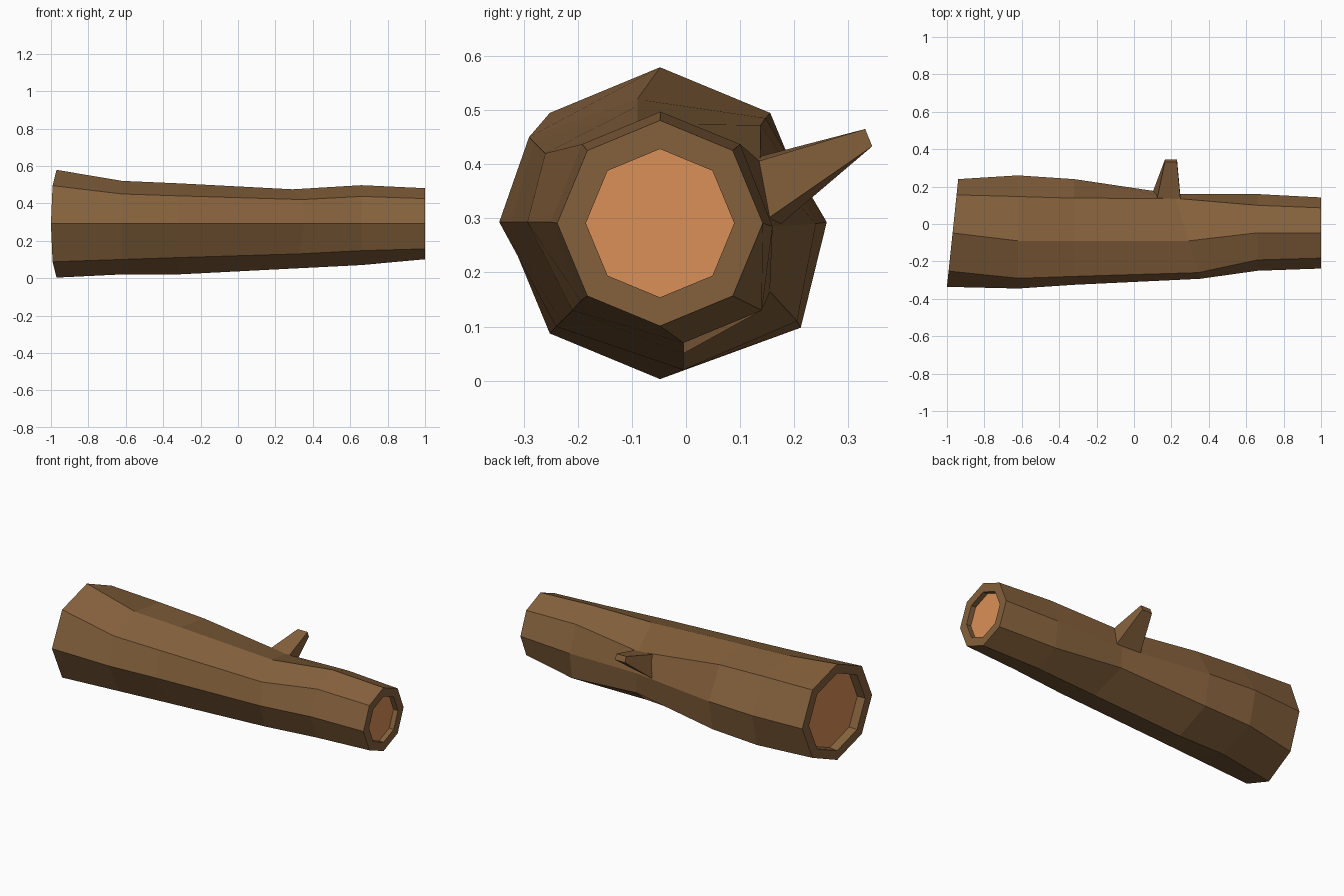
import bpy
from math import cos, sin, radians

if "Cube" in bpy.data.objects:
    bpy.data.objects.remove(bpy.data.objects["Cube"])


def material(name, rgb):
    m = bpy.data.materials.new(name)
    m.diffuse_color = (*rgb, 1)
    m.use_nodes = True
    m.node_tree.nodes["Principled BSDF"].inputs["Base Color"].default_value = m.diffuse_color
    return m


BARK = material("bark", (0.235, 0.12, 0.045))
WOOD = material("cut_wood", (0.70, 0.28, 0.095))


def build(name, verts, faces, mat):
    me = bpy.data.meshes.new(name)
    me.from_pydata(verts, [], faces)
    me.materials.append(mat)
    ob = bpy.data.objects.new(name, me)
    bpy.context.collection.objects.link(ob)
    return ob


def loft(name, rings, mat, caps=False):
    """Bridge a row of rings that all have the same number of points."""
    n = len(rings[0])
    verts = [p for r in rings for p in r]
    faces = [(i * n + j, (i + 1) * n + j, (i + 1) * n + (j + 1) % n, i * n + (j + 1) % n)
             for i in range(len(rings) - 1) for j in range(n)]
    if caps:
        last = (len(rings) - 1) * n
        faces += [tuple(range(n)), tuple(last + j for j in reversed(range(n)))]
    return build(name, verts, faces, mat)


def octagon(x, r, tilt=0.0, cy=-0.048, cz=0.291):
    return [(x + tilt * r * cos(radians(45 * k)), cy + r * cos(radians(45 * k)),
             cz + r * sin(radians(45 * k))) for k in range(8)]


def gnarled(x, pts, tilt=0.0):
    return [(x + tilt * (y + 0.05), y, z) for y, z in pts]


# Log: hollow left end, knobbly middle rings, hollow right end
TILT = 0.105
left_cap = octagon(-0.92, 0.228, TILT)
right_cap = octagon(0.97, 0.137)
rings = [
    left_cap,
    octagon(-0.97, 0.232, TILT),
    octagon(-0.97, 0.288, TILT),
    gnarled(-0.62, [(.26, .293), (.147, .485), (-.09, .52), (-.29, .45),
                    (-.345, .293), (-.24, .10), (-.005, .02), (.212, .098)]),
    gnarled(-0.32, [(.24, .29), (.138, .472), (-.09, .507), (-.28, .44),
                    (-.325, .293), (-.23, .11), (-.005, .02), (.205, .11)]),
    gnarled(0.28, [(.16, .285), (.137, .405), (-.09, .475), (-.26, .42),
                   (-.293, .293), (-.21, .13), (-.005, .05), (.155, .165)], -0.3),
    gnarled(0.66, [(.16, .285), (.10, .437), (-.047, .497), (-.192, .437),
                   (-.25, .293), (-.195, .147), (-.005, .07), (.14, .13)]),
    octagon(1.0, 0.19),
    octagon(1.0, 0.137),
    right_cap,
]
loft("log_bark", rings, BARK)

# Cut wood discs set inside both ends
build("left_cut_face", left_cap, [tuple(reversed(range(8)))], WOOD).data.flip_normals()
build("right_cut_face", right_cap, [tuple(range(8))], WOOD)
for ob in bpy.data.objects:
    if ob.name == "left_cut_face":
        ob.data.flip_normals()

# Make the bark normals face outward
import bmesh
bark = bpy.data.objects["log_bark"].data
bm = bmesh.new()
bm.from_mesh(bark)
for f in bm.faces:
    f.normal_flip()
bm.to_mesh(bark)
bm.free()

# Broken branch stub on the back
stub = loft("branch_stub", [
    [(.10, .17, .285), (.25, .13, .285), (.25, .115, .40), (.12, .12, .41)],
    [(.165, .344, .433), (.23, .344, .433), (.23, .331, .465), (.165, .331, .465)],
], BARK, caps=True)
bm = bmesh.new()
bm.from_mesh(stub.data)
bmesh.ops.recalc_face_normals(bm, faces=bm.faces)
bm.to_mesh(stub.data)
bm.free()
